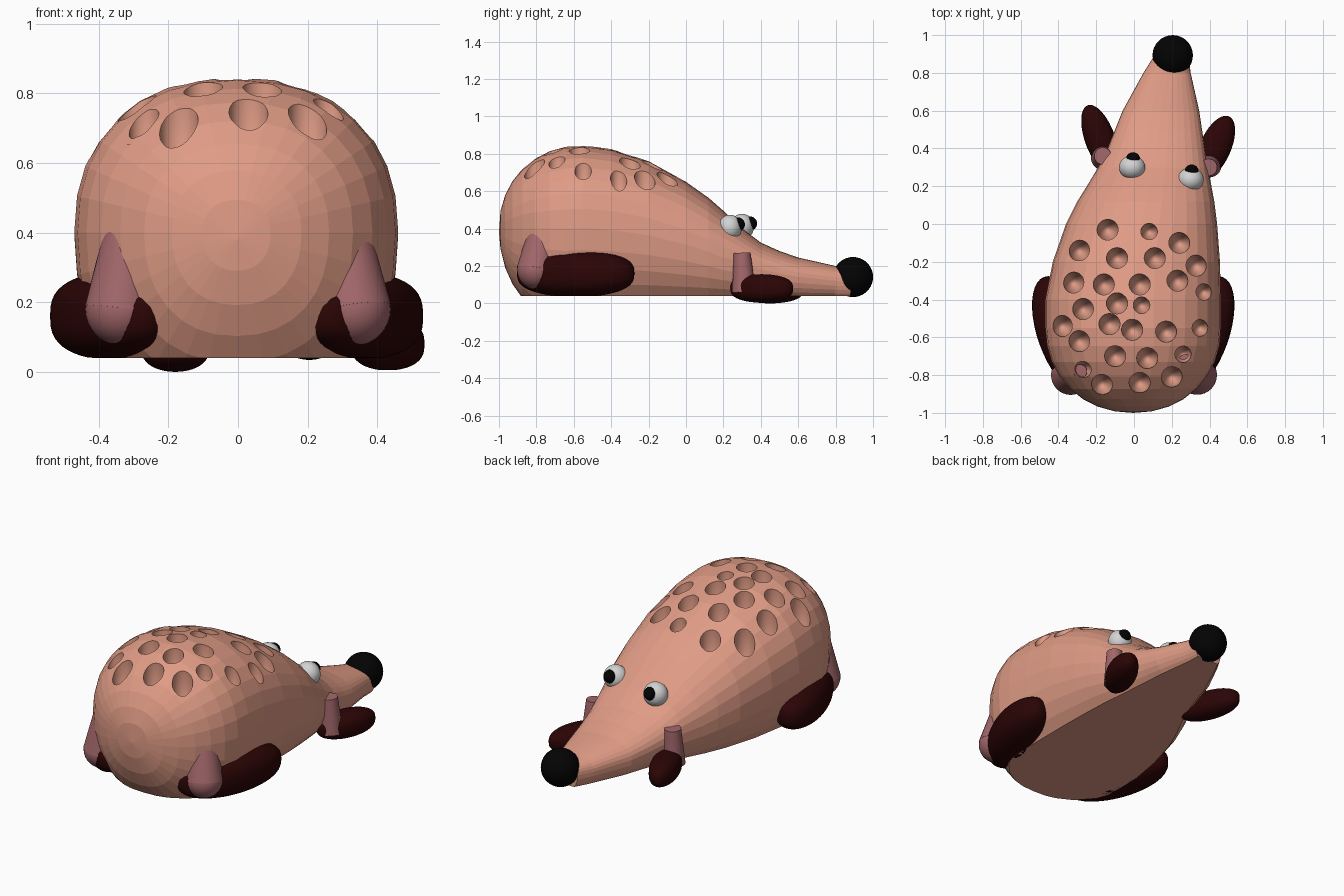
import bpy, bmesh, math
from mathutils import Vector, Matrix
from mathutils.bvhtree import BVHTree

if "Cube" in bpy.data.objects:
    bpy.data.objects.remove(bpy.data.objects["Cube"])


def material(name, rgb):
    m = bpy.data.materials.new(name)
    m.diffuse_color = (*rgb, 1)
    m.use_nodes = True
    m.node_tree.nodes["Principled BSDF"].inputs["Base Color"].default_value = m.diffuse_color
    return m


SKIN = material("salmon", (0.74, 0.33, 0.235))
MAUVE = material("mauve", (0.36, 0.135, 0.145))
MAROON = material("dark maroon", (0.024, 0.0013, 0.0015))
BLACK = material("black", (0.001, 0.001, 0.001))
WHITE = material("eye white", (0.65, 0.65, 0.65))


def make(name, bm, mat, smooth=True):
    bmesh.ops.recalc_face_normals(bm, faces=bm.faces)
    for f in bm.faces:
        f.smooth = smooth
    me = bpy.data.meshes.new(name)
    bm.to_mesh(me)
    bm.free()
    me.materials.append(mat)
    ob = bpy.data.objects.new(name, me)
    bpy.context.collection.objects.link(ob)
    return ob


def ball(name, loc, r, mat, squash=1.0):
    bm = bmesh.new()
    bmesh.ops.create_uvsphere(bm, u_segments=32, v_segments=20, radius=r,
                              matrix=Matrix.Translation(loc) @ Matrix.Diagonal((1, squash, 1, 1)))
    return make(name, bm, mat)


def spow(v, p):
    return math.copysign(abs(v) ** p, v)


def foot(name, loc, size, turn, floor):
    """Plump rounded pad with a flattened sole."""
    bm = bmesh.new()
    bmesh.ops.create_uvsphere(bm, u_segments=40, v_segments=24, radius=1)
    rot = Matrix.Rotation(turn, 3, 'Z')
    for v in bm.verts:
        p = Vector((v.co.x * size[0], v.co.y * size[1], spow(v.co.z, 0.72) * size[2]))
        v.co = rot @ p + Vector(loc)
        v.co.z = max(v.co.z, floor)
    return make(name, bm, MAROON)


def leg(name, base, top, r1, r2, round_base=False):
    """Tapered limb between two points."""
    a, b = Vector(base), Vector(top)
    bm = bmesh.new()
    m = Matrix.Translation((a + b) / 2) @ (b - a).to_track_quat('Z', 'Y').to_matrix().to_4x4()
    bmesh.ops.create_cone(bm, cap_ends=True, segments=32, radius1=r1, radius2=r2,
                          depth=(b - a).length, matrix=m)
    if round_base:
        bmesh.ops.create_uvsphere(bm, u_segments=32, v_segments=16, radius=r1 * 0.99,
                                  matrix=Matrix.Translation(a))
    ob = make(name, bm, MAUVE)
    bpy.context.view_layer.objects.active = ob
    ob.select_set(True)
    bpy.ops.object.shade_smooth_by_angle(angle=math.radians(40))
    ob.select_set(False)
    return ob


# Body rings along y: (y, centre x, half width, centre z, upper radius, lower radius)
FLOOR = 0.04
rows = []
# Domed rump
for k in range(1, 8):
    a = math.pi / 2 * k / 8
    s, c = spow(math.sin(a), 2 / 2.1), spow(math.cos(a), 2 / 2.1)
    rows.append((-.55 - .45 * c, -.004, .465 * s, .40, .445 * s, .52 * s))
# Back, neck and snout as (y, left x, right x, top z)
for y, xl, xr, zt in [
        (-.55, -.47, .46, .845), (-.40, -.47, .46, .825), (-.20, -.43, .455, .76),
        (0.00, -.36, .44, .65), (.12, -.30, .425, .565), (.20, -.25, .41, .495),
        (.30, -.19, .39, .40), (.40, -.14, .375, .325), (.50, -.10, .36, .28),
        (.60, -.06, .345, .245), (.80, .05, .30, .20), (.88, .10, .29, .19)]:
    cz = FLOOR + (zt - FLOOR) * (.45 if y < .3 else .5)
    rows.append((y, (xl + xr) / 2, (xr - xl) / 2, cz, zt - cz, (cz - FLOOR) / .72))
SEGS, POWER = 32, 2 / 2.25
bm = bmesh.new()
rings = []
for y, cx, w, cz, up, down in rows:
    ring = []
    for i in range(SEGS):
        t = 2 * math.pi * i / SEGS
        s = spow(math.sin(t), POWER)
        ring.append(bm.verts.new((cx + w * spow(math.cos(t), POWER), y,
                                  cz + s * (up if s > 0 else down))))
    rings.append(ring)
for a, b in zip(rings, rings[1:]):
    for i in range(SEGS):
        j = (i + 1) % SEGS
        bm.faces.new((a[i], a[j], b[j], b[i]))
# Rump tip fan and snout cap
tip = bm.verts.new((-.004, -1, .38))
for i in range(SEGS):
    bm.faces.new((tip, rings[0][(i + 1) % SEGS], rings[0][i]))
bm.faces.new(rings[-1])
# Flat belly
bmesh.ops.bisect_plane(bm, geom=bm.verts[:] + bm.edges[:] + bm.faces[:],
                       plane_co=(0, 0, FLOOR), plane_no=(0, 0, 1), clear_inner=True)
bmesh.ops.remove_doubles(bm, verts=bm.verts, dist=1e-5)
bmesh.ops.holes_fill(bm, edges=[e for e in bm.edges if e.is_boundary], sides=0)
body = make("body", bm, SKIN, smooth=False)

# Deep round sockets sunk straight down into the back
SOCKETS = [
    (-.14, -.03), (.24, -.10), (-.29, -.14), (-.09, -.18), (.11, -.18),
    (.33, -.22), (-.32, -.31), (-.16, -.32), (.03, -.32), (.23, -.30),
    (-.27, -.45), (-.09, -.42), (-.38, -.54), (-.13, -.53),
    (-.01, -.56), (.17, -.57), (-.29, -.62), (-.10, -.70), (.07, -.71),
    (-.17, -.85), (.03, -.84), (.20, -.81)]
SMALL_SOCKETS = [(.08, -.04), (.37, -.36), (.04, -.43), (.35, -.55), (.26, -.69), (-.27, -.77)]
DEEP = 3.0
tree = BVHTree.FromObject(body, bpy.context.evaluated_depsgraph_get())
bm = bmesh.new()
for points, r in ((SOCKETS, .056), (SMALL_SOCKETS, .044)):
    for x, y in points:
        hit = tree.ray_cast(Vector((x, y, 2)), Vector((0, 0, -1)))[0]
        bmesh.ops.create_uvsphere(
            bm, u_segments=28, v_segments=24, radius=r,
            matrix=Matrix.Translation(hit) @ Matrix.Diagonal((1, 1, DEEP, 1)))
cutter = make("socket_cutter", bm, SKIN)
cutter.hide_render = True
mod = body.modifiers.new("sockets", 'BOOLEAN')
mod.operation, mod.solver, mod.object = 'DIFFERENCE', 'EXACT', cutter
bpy.context.view_layer.objects.active = body
bpy.ops.object.modifier_apply(modifier="sockets")
bpy.data.objects.remove(cutter)

# Nose
ball("nose", (.205, .893, .141), .107, BLACK)

# Eyes with pupils looking forward
for side, loc in (("left", (-.01, .30, .41)), ("right", (.30, .235, .405))):
    ball(side + "_eye", loc, .069, WHITE, .92)
    p = Vector(loc) + Vector((.005, .042, .017))
    ball(side + "_pupil", p, .038, BLACK)

# Front limbs
foot("left_front_foot", (-.18, .45, .078), (.08, .19, .078), math.radians(20), 0)
foot("right_front_foot", (.43, .405, .08), (.083, .18, .076), math.radians(-24), .005)
leg("left_front_leg", (-.165, .35, .06), (-.165, .36, .27), .063, .045)
leg("right_front_leg", (.40, .31, .06), (.395, .30, .27), .063, .045)

# Hind limbs, their tips just showing inside two sockets
foot("left_hind_foot", (-.363, -.59, .16), (.145, .33, .126), math.radians(20), .04)
foot("right_hind_foot", (.355, -.59, .16), (.145, .33, .126), math.radians(-20), .04)
leg("left_hind_leg", (-.335, -.80, .18), (-.285, -.78, .65), .105, .036, True)
leg("right_hind_leg", (.335, -.80, .18), (.272, -.725, .66), .105, .036, True)
